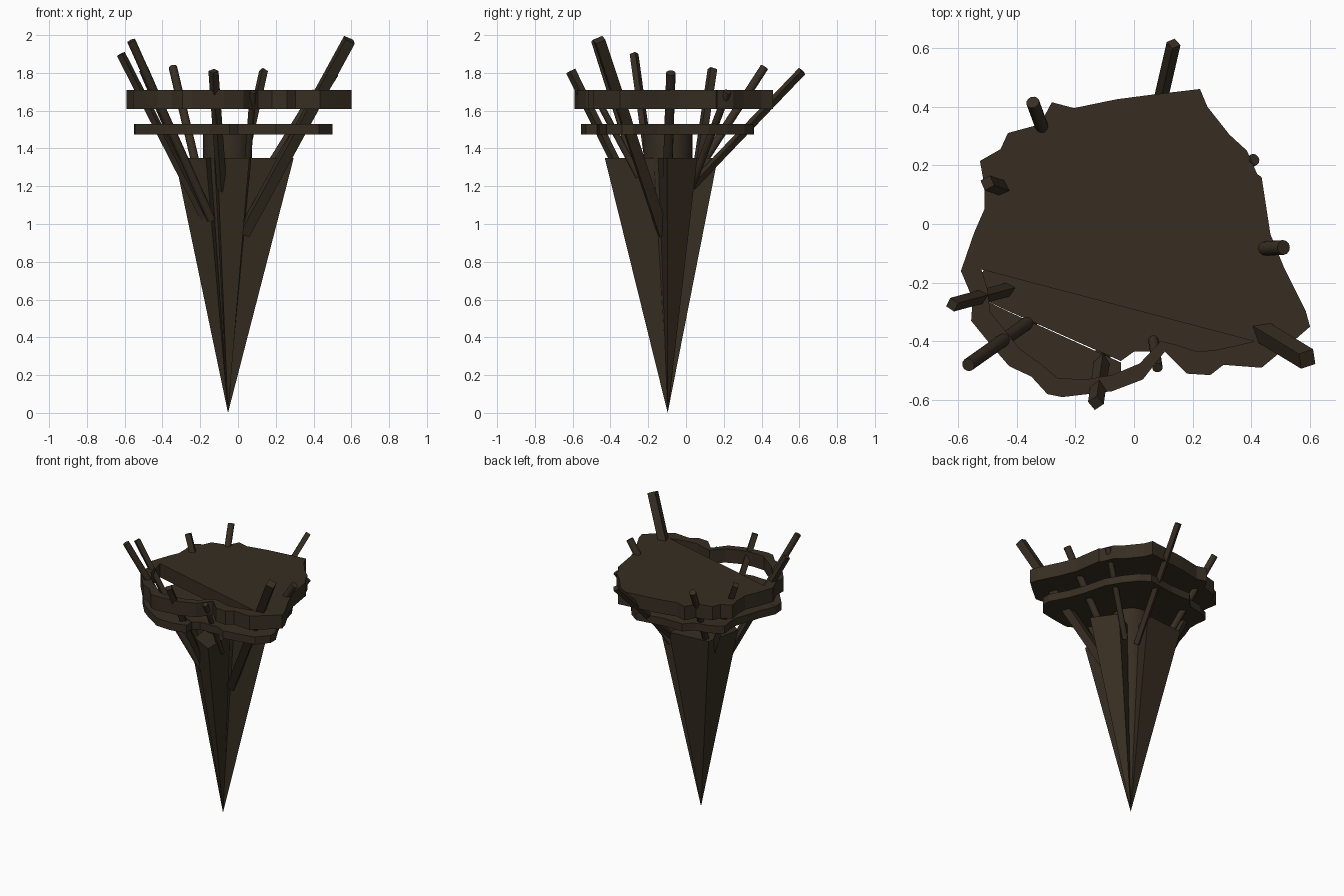
import bpy, bmesh, math
from mathutils import Vector

if "Cube" in bpy.data.objects:
    bpy.data.objects.remove(bpy.data.objects["Cube"])

wood = bpy.data.materials.new("dark brown wood")
wood.diffuse_color = (0.038, 0.027, 0.016, 1)
wood.use_nodes = True
wood.node_tree.nodes["Principled BSDF"].inputs["Base Color"].default_value = wood.diffuse_color


def make(name, bm):
    bmesh.ops.recalc_face_normals(bm, faces=bm.faces)
    me = bpy.data.meshes.new(name)
    bm.to_mesh(me)
    bm.free()
    me.materials.append(wood)
    ob = bpy.data.objects.new(name, me)
    bpy.context.collection.objects.link(ob)
    return ob


def slab(name, outline, z0, z1):
    """Flat plate with the given outline between two heights."""
    bm = bmesh.new()
    face = bm.faces.new([bm.verts.new((x, y, z0)) for x, y in outline])
    up = bmesh.ops.extrude_face_region(bm, geom=[face])["geom"]
    top = [v for v in up if isinstance(v, bmesh.types.BMVert)]
    bmesh.ops.translate(bm, verts=top, vec=(0, 0, z1 - z0))
    return make(name, bm)


def pole(name, base, top, width, sides):
    """Straight post between two points, square (edge up) or round."""
    base, top = Vector(base), Vector(top)
    d = top - base
    r = width * 0.6 if sides == 4 else width / 2
    bm = bmesh.new()
    bmesh.ops.create_cone(bm, cap_ends=True, segments=sides, radius1=r, radius2=r, depth=d.length)
    ob = make(name, bm)
    ob.location = (base + top) / 2
    ob.rotation_euler = d.to_track_quat('Z', 'Y').to_euler()
    if sides > 4:
        smooth(ob)
    return ob


def smooth(ob):
    bpy.ops.object.select_all(action='DESELECT')
    ob.select_set(True)
    bpy.context.view_layer.objects.active = ob
    bpy.ops.object.shade_smooth_by_angle(angle=math.radians(35))


# Trunk: notched section tapering down to a point
section = [(0.06, -0.43), (0.055, -0.15), (0.295, -0.10), (0.18, 0.06), (-0.04, -0.06),
           (0.02, 0.168), (-0.28, 0.14), (-0.335, -0.12), (-0.17, -0.23), (-0.13, -0.17),
           (-0.11, -0.34)]
bm = bmesh.new()
ring = [bm.verts.new((x, y, 1.35)) for x, y in section]
tip = bm.verts.new((-0.053, -0.097, 0))
bm.faces.new(ring)
for a, b in zip(ring, ring[1:] + ring[:1]):
    bm.faces.new((a, b, tip))
make("trunk", bm)

# Smooth round core: tapered below, straight up to the lower platform
bm = bmesh.new()
rows = []
for r, z in [(0.012, 0.12), (0.13, 1.30), (0.13, 1.50)]:
    rows.append([bm.verts.new((-0.055 + r * math.cos(math.tau * i / 24),
                               -0.095 + r * math.sin(math.tau * i / 24), z)) for i in range(24)])
for lo, hi in zip(rows, rows[1:]):
    for i in range(24):
        j = (i + 1) % 24
        bm.faces.new((lo[i], lo[j], hi[j], hi[i]))
bm.faces.new(rows[0])
bm.faces.new(rows[-1])
smooth(make("core_column", bm))

# Upper platform: ragged floor plus a rim around the front opening
slab("upper_floor", [
    (-.59, -.16), (-.545, -.03), (-.51, .05), (-.51, .13), (-.525, .215), (-.455, .255),
    (-.43, .31), (-.32, .34), (-.28, .415), (-.205, .395), (-.06, .425), (.055, .44),
    (.225, .46), (.25, .40), (.325, .305), (.385, .25), (.42, .17), (.435, .16),
    (.465, -.035), (.51, -.145), (.585, -.295), (.60, -.35), (.525, -.415),
    (.41, -.40), (-.52, -.155)], 1.61, 1.71)
rim_outer = [
    (-.59, -.16), (-.55, -.255), (-.555, -.33), (-.49, -.41), (-.425, -.485), (-.35, -.52),
    (-.295, -.58), (-.245, -.59), (-.075, -.57), (.03, -.53), (.105, -.435), (.18, -.51),
    (.26, -.515), (.305, -.48), (.435, -.49), (.525, -.415)]
rim_inner = [
    (-.52, -.155), (-.50, -.22), (-.49, -.30), (-.39, -.425), (-.32, -.475), (-.26, -.525),
    (-.165, -.53), (-.075, -.515), (.02, -.475), (.09, -.40), (.14, -.41), (.215, -.435),
    (.275, -.43), (.345, -.415), (.41, -.40)]
slab("upper_rim", rim_outer + rim_inner[::-1], 1.61, 1.71)

# Lower platform: thinner floor and front rim
slab("lower_floor", [
    (-.55, -.24), (-.50, -.13), (-.47, -.03), (-.44, .05), (-.44, .12), (-.45, .20),
    (-.36, .25), (-.26, .27), (-.20, .33), (-.05, .33), (.15, .36), (.22, .31), (.29, .22),
    (.35, .12), (.39, -.04), (.43, -.15), (.50, -.28), (.50, -.34), (.43, -.42), (.33, -.44),
    (.20, -.46), (.14, -.43), (.06, -.435), (0, -.435), (-.045, -.467), (-.43, -.296)],
    1.475, 1.53)
slab("lower_rim", [
    (-.55, -.24), (-.43, -.298), (-.045, -.472), (-.045, -.53), (-.15, -.555), (-.27, -.55),
    (-.38, -.48), (-.46, -.42), (-.545, -.32)], 1.475, 1.53)

# Leaning poles: base, top, width, sides
poles = [
    ("right_front_pole", (0.03, -0.12, 0.95), (0.59, -0.46, 1.975), 0.065, 4),
    ("left_front_pole", (-0.12, -0.14, 0.92), (-0.62, -0.275, 1.90), 0.04, 4),
    ("front_left_pole", (-0.14, -0.18, 1.02), (-0.565, -0.48, 1.97), 0.045, 12),
    ("front_pole", (-0.085, -0.30, 1.18), (-0.13, -0.61, 1.81), 0.045, 4),
    ("front_short_pole", (0.045, -0.25, 1.25), (0.08, -0.49, 1.70), 0.035, 12),
    ("right_pole", (0.13, -0.10, 1.2), (0.51, -0.08, 1.80), 0.05, 12),
    ("right_back_short_pole", (0.10, 0.03, 1.20), (0.41, 0.22, 1.70), 0.04, 12),
    ("back_pole", (0.0, 0.03, 1.20), (0.135, 0.615, 1.81), 0.04, 4),
    ("back_left_pole", (-0.20, 0.02, 1.22), (-0.345, 0.415, 1.83), 0.045, 12),
    ("left_pole", (-0.24, 0.05, 1.22), (-0.50, 0.14, 1.82), 0.045, 4),
]
for p in poles:
    pole(*p)
